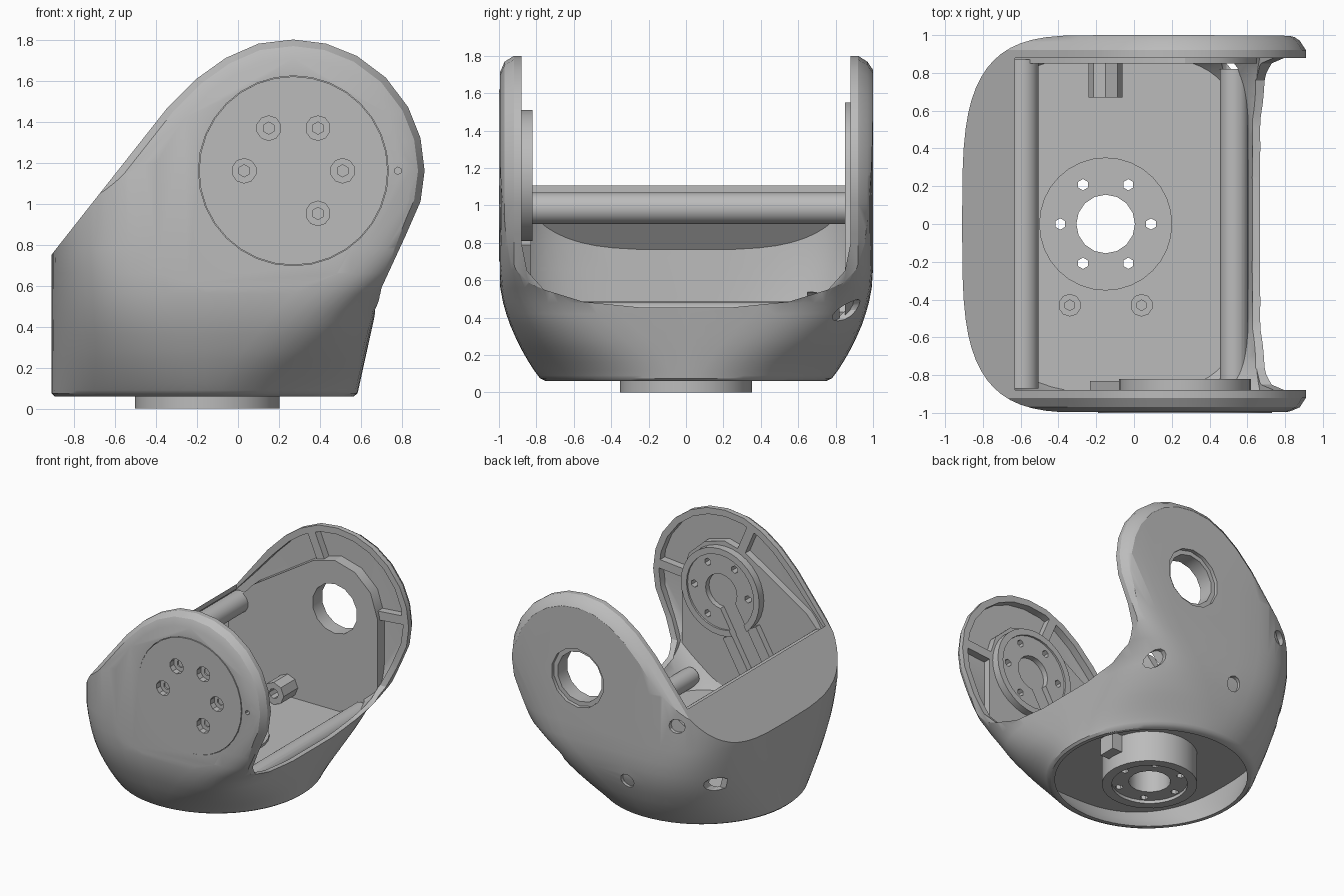
import bpy, bmesh
from math import sin, cos, pi, radians
from mathutils import Vector, Matrix

old = bpy.data.objects.get("Cube")
if old:
    bpy.data.objects.remove(old)

grey = bpy.data.materials.new("matte grey")
grey.use_nodes = True
grey.diffuse_color = (0.5, 0.5, 0.5, 1)
grey.node_tree.nodes["Principled BSDF"].inputs["Base Color"].default_value = (0.5, 0.5, 0.5, 1)

PIVOT = Vector((0.27, 0, 1.16))
HUB = Vector((-0.15, 0, 0))
FLOOR = 0.34


def finish(name, bm):
    bmesh.ops.recalc_face_normals(bm, faces=bm.faces)
    mesh = bpy.data.meshes.new(name)
    bm.to_mesh(mesh)
    bm.free()
    mesh.materials.append(grey)
    obj = bpy.data.objects.new(name, mesh)
    bpy.context.collection.objects.link(obj)
    return obj


def loft(name, rings):
    bm = bmesh.new()
    loops = [[bm.verts.new(p) for p in ring] for ring in rings]
    n = len(loops[0])
    for a, b in zip(loops, loops[1:]):
        for i in range(n):
            j = (i + 1) % n
            bm.faces.new((a[i], a[j], b[j], b[i]))
    bm.faces.new(loops[0])
    bm.faces.new(loops[-1])
    return finish(name, bm)


def cyl(name, centre, r, length, axis="Y", sides=24):
    bm = bmesh.new()
    turn = Matrix.Rotation(pi / 2, 4, "X") if axis == "Y" else Matrix()
    bmesh.ops.create_cone(bm, cap_ends=True, segments=sides, radius1=r, radius2=r,
                          depth=length, matrix=Matrix.Translation(centre) @ turn)
    return finish(name, bm)


def box(name, centre, size, tilt=0):
    bm = bmesh.new()
    bmesh.ops.create_cube(bm, size=1, matrix=Matrix.Translation(centre)
                          @ Matrix.Rotation(-tilt, 4, "Y") @ Matrix.Diagonal((*size, 1)))
    return finish(name, bm)


def combine(obj, tool, op="DIFFERENCE"):
    mod = obj.modifiers.new("combine", "BOOLEAN")
    mod.operation, mod.solver, mod.object = op, "EXACT", tool
    graph = bpy.context.evaluated_depsgraph_get()
    mesh = bpy.data.meshes.new_from_object(obj.evaluated_get(graph))
    obj.modifiers.clear()
    obj.data = mesh
    bpy.data.objects.remove(tool)


def polar(r, degrees, y):
    a = radians(degrees)
    return PIVOT + Vector((r * cos(a), y, r * sin(a)))


# Plan outline: round at the foot, a D shape with straight cheeks above
def plan(z, inset=0.0):
    t = min(max((z - 0.06) / 0.6, 0), 1)
    corner = min(max((z - 0.06) / 0.72, 0), 1)
    xr = 0.58 + 0.22 * (z - 0.06) + max(0, z - 0.5) * 0.6
    hy = 0.765 + 0.235 * sin(t * pi / 2) ** .85 - inset
    ring = []
    for i in range(64):
        a = 2 * pi * i / 64
        c, s = cos(a), sin(a)
        e = 2 / (2 + 6 * t ** 1.6 if c > 0 else 2 + 1.6 * corner)
        half = (xr + 0.16 if c > 0 else 0.75) - inset
        x = abs(c) ** e * half * (1 if c > 0 else -1)
        y = abs(s) ** e * hy * (1 if s > 0 else -1)
        ring.append((x - 0.16, y, z))
    return ring


# Side outline of the cheeks, in x and z
PROFILE = [(-.91, .06), (-.91, .75), (-.65, 1.08), (-.35, 1.46), (-.2, 1.61), (-.06, 1.71),
           (.1, 1.78), (.27, 1.8), (.43, 1.78), (.58, 1.72), (.72, 1.615), (.83, 1.47),
           (.89, 1.32), (.91, 1.16), (.89, 1.01), (.82, .85), (.7, .59), (.67, .45), (.58, .06)]


def side(y, scale, back_scale):
    ring = []
    for x, z in PROFILE:
        s = back_scale if x < -.5 else scale
        ring.append((PIVOT.x + (x - PIVOT.x) * s, y, PIVOT.z + (z - PIVOT.z) * s))
    return ring


levels = [.06, .09, .12, .16, .2, .24, .28, .36, .42, .48, .56, .66, .78, 1.2, 1.9]


def inside(inset):
    return loft("inside", [plan(z, inset) for z in [FLOOR] + levels[7:]])


shell = loft("shell", [plan(.06, .015)] + [plan(z) for z in [.075] + levels[1:]])
edges = [(-.995, .86), (-.97, .95), (-.92, 1), (.92, 1), (.97, .95), (1.01, .86)]
combine(shell, loft("trim", [side(y, s, s) for y, s in edges]), "INTERSECT")

# Hollow interior under the sloping back lip
hollow = inside(.04)
combine(hollow, loft("trim", [side(-.94, .92, .965), side(.94, .92, .965)]), "INTERSECT")
combine(shell, hollow)

# Open top and end with a rounded lip
half = [(.88, 2), (.88, .8), (.85, .65), (.76, .55), (.55, .485), (.25, .455)]
lip = half + [(-y, z) for y, z in reversed(half)]
combine(shell, loft("opening", [[(x, y, z) for y, z in lip] for x in (-.63, 1.3)]))

# Hollow foot
combine(shell, loft("foot_hollow", [plan(z, .045) for z in (.06, .1, .16, .25)]))
combine(shell, loft("foot_mouth", [[(x, y, z) for x, y, _ in plan(.06, .045)] for z in (0, .08)]))

# Openings in the cheeks and corner
combine(shell, cyl("cut", PIVOT + Vector((0, .97, 0)), .2, .3, sides=14))
combine(shell, cyl("cut", PIVOT + Vector((0, 1, 0)), .235, .06, sides=14))
for x, z in ((-.59, .985), (-.15, .43), (.52, .44), (-.78, .48)):
    combine(shell, cyl("cut", (x, .9, z), .058, .5, sides=12))
combine(shell, cyl("cut", PIVOT + Vector((0, -.98, 0)), .463, .08, sides=32))
combine(shell, cyl("cut", (.78, -1, 1.16), .018, .1, sides=6))

# Central hole through the floor
combine(shell, cyl("cut", HUB + Vector((0, 0, .3)), .3, .24, "Z"))

parts = [shell]

# Hub below the floor with its bolt circle
hub = cyl("mount_hub", HUB + Vector((0, 0, .18)), .352, .36, "Z", 32)
combine(hub, cyl("cut", HUB, .28, .05, "Z", 32))
combine(hub, cyl("cut", HUB + Vector((0, 0, .2)), .155, .6, "Z", 16))
for k in range(6):
    a = k * pi / 3
    combine(hub, cyl("cut", HUB + Vector((.24 * cos(a), .24 * sin(a), .2)), .03, .6, "Z", 6))
parts += [hub, box("hub_block", (.2, .02, .19), (.16, .14, .16))]

# Floor bosses and the wall bracket
for i, x in enumerate((-.34, .04)):
    boss = cyl(f"floor_boss_{i + 1}", (x, -.43, FLOOR + .02), .06, .08, "Z", 10)
    combine(boss, cyl("cut", (x, -.43, FLOOR + .05), .028, .1, "Z", 6))
    parts.append(boss)
bracket = cyl("wall_bracket", (-.15, .77, .43), .09, .2, sides=8)
combine(bracket, cyl("cut", (-.15, .8, .43), .04, .5, sides=8))
parts.append(bracket)

# Cross bar and rolled front lip
parts.append(cyl("cross_bar", (-.59, 0, .985), .085, 1.74))
roll = cyl("front_roll", (.53, 0, .41), .075, 1.64)
combine(roll, inside(.025), "INTERSECT")
parts.append(roll)

# Inner panels and ribs of both cheeks
PANEL = [(-.68, .32), (-.68, .92), (-.46, 1.16), (.08, 1.5), (.27, 1.55), (.45, 1.5),
         (.59, 1.37), (.65, 1.18), (.65, .32)]
for name, s in (("front", -1), ("back", 1)):
    inner = .85 if s > 0 else .88
    panel = loft(name + "_inner_panel", [[(x, s * y, z) for x, z in PANEL] for y in (inner, .95)])
    combine(panel, inside(.025), "INTERSECT")
    if s > 0:
        combine(panel, cyl("cut", PIVOT + Vector((0, .9, 0)), .2, .4, sides=14))
    else:
        for angle in (0, 60, 120, 180, 300):
            combine(panel, cyl("cut", polar(.24, angle, -.9), .03, .3, sides=6))
    parts.append(panel)
    for i, angle in enumerate((5, 113)):
        parts.append(box(f"{name}_rib_{i + 1}", polar(.48, angle, s * .915),
                         (.23, .07, .07), radians(angle)))

# Outer cover disc with counterbored bolt holes
cover = cyl("cover_disc", PIVOT + Vector((0, -.97, 0)), .46, .06, sides=32)
# Inner bearing disc with a keyhole recess
bearing = cyl("bearing_disc", PIVOT + Vector((0, -.885, 0)), .35, .13, sides=32)
combine(bearing, cyl("cut", PIVOT + Vector((0, -.82, 0)), .3, .03, sides=32))
combine(bearing, cyl("cut", PIVOT + Vector((0, -.84, 0)), .14, .1, sides=20))
combine(bearing, box("cut", polar(.22, 240, -.84), (.4, .1, .15), radians(240)))
for angle in (0, 60, 120, 180, 300):
    combine(cover, cyl("cut", polar(.24, angle, -.97), .06, .2, sides=10))
    combine(bearing, cyl("cut", polar(.24, angle, -.9), .03, .3, sides=6))
parts += [cover, bearing]

# Guide rails running from the disc towards the floor
for i, off in enumerate((-.125, .125)):
    a = radians(240)
    shift = Vector((-sin(a), 0, cos(a))) * off
    parts.append(box(f"guide_rail_{i + 1}", polar(.52, 240, -.87) + shift, (.38, .08, .09), a))

bpy.ops.object.select_all(action="DESELECT")
for obj in parts:
    obj.select_set(True)
bpy.context.view_layer.objects.active = shell
bpy.ops.object.shade_smooth_by_angle(angle=radians(30))
